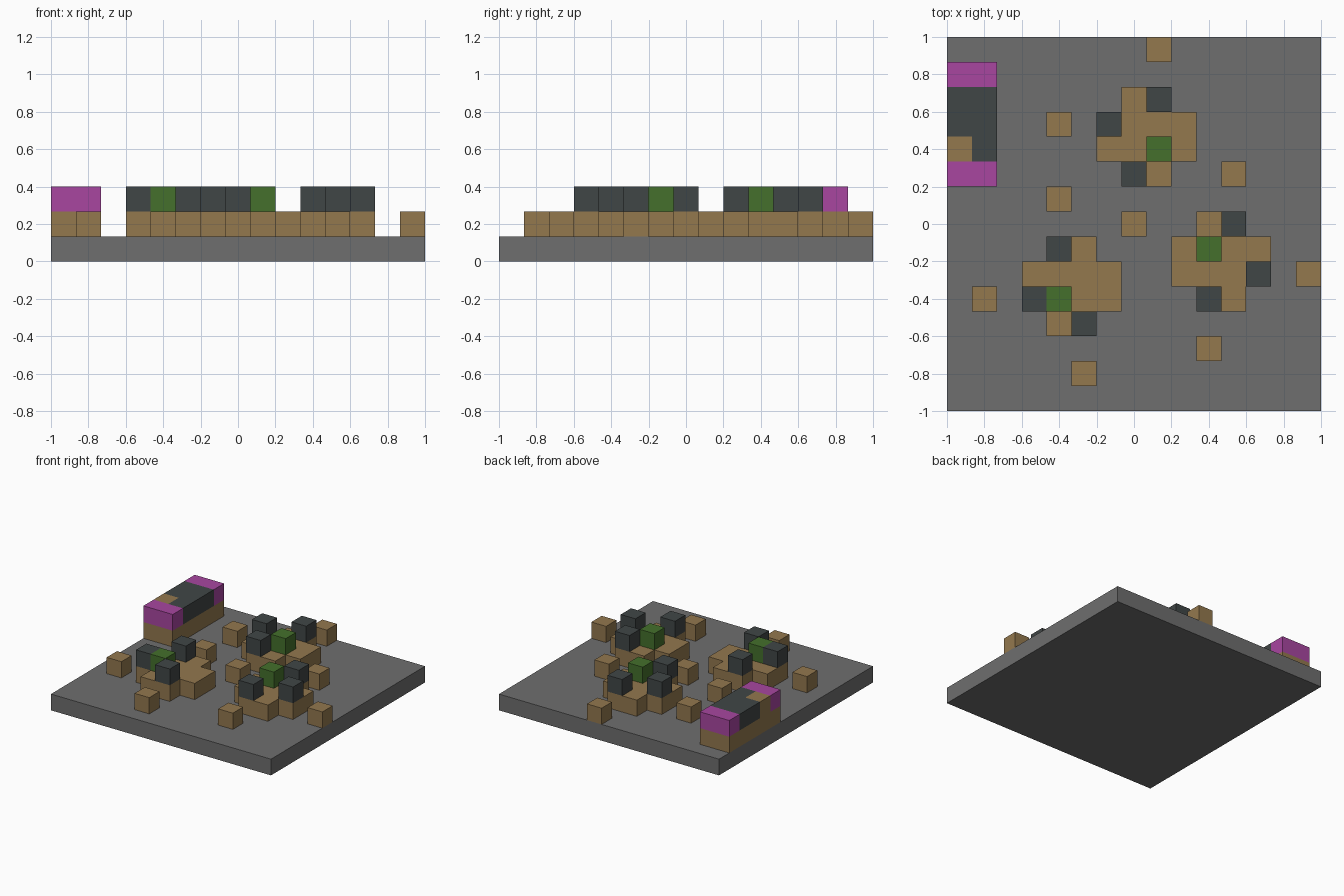
import bpy, bmesh, math
from mathutils import Vector

cube = bpy.data.objects.get("Cube")
if cube:
    bpy.data.objects.remove(cube, do_unlink=True)

GRID = 15
CELL = 2 / GRID


def material(name, rgb):
    mat = bpy.data.materials.new(name)
    mat.use_nodes = True
    mat.diffuse_color = (*rgb, 1)
    bsdf = mat.node_tree.nodes["Principled BSDF"]
    bsdf.inputs["Base Color"].default_value = (*rgb, 1)
    bsdf.inputs["Roughness"].default_value = 0.9
    return mat


STONE = material("stone grey", (0.156, 0.156, 0.156))
EARTH = material("earth brown", (0.292, 0.188, 0.076))
SLATE = material("dark slate", (0.051, 0.061, 0.061))
LEAF = material("leaf green", (0.058, 0.162, 0.025))
MAGENTA = material("magenta", (0.392, 0.061, 0.352))


def block(name, mat, cells, level):
    """Extrude a footprint of grid cells, one cell tall, into a closed solid."""
    bm = bmesh.new()
    floor = []
    for col, row in cells:
        corners = [(col, row), (col + 1, row), (col + 1, row + 1), (col, row + 1)]
        floor.append(bm.faces.new([
            bm.verts.new((x * CELL - 1, y * CELL - 1, level * CELL)) for x, y in corners]))
    bmesh.ops.remove_doubles(bm, verts=bm.verts[:], dist=CELL / 100)
    top = bmesh.ops.extrude_face_region(bm, geom=bm.faces[:], use_keep_orig=True)["geom"]
    bmesh.ops.translate(bm, vec=Vector((0, 0, CELL)),
                        verts=[v for v in top if isinstance(v, bmesh.types.BMVert)])
    bmesh.ops.recalc_face_normals(bm, faces=bm.faces[:])
    bmesh.ops.dissolve_limit(bm, angle_limit=math.radians(1),
                             verts=bm.verts[:], edges=bm.edges[:])
    mesh = bpy.data.meshes.new(name)
    bm.to_mesh(mesh)
    bm.free()
    mesh.materials.append(mat)
    obj = bpy.data.objects.new(name, mesh)
    bpy.context.collection.objects.link(obj)
    return obj


def rect(col, row, width, depth):
    return [(col + i, row + j) for i in range(width) for j in range(depth)]


# Ground slab
slab = block("ground_slab", STONE, rect(0, 0, GRID, GRID), 0)

# Round mounds: square footprint without corners, topped by stones and a bush
ROUND = [c for c in rect(0, 0, 4, 4) if not (c[0] in (0, 3) and c[1] in (0, 3))]
MOUNDS = {
    "back": ((6, 9), [(2, 3), (0, 2), (1, 0)], (2, 1)),
    "right": ((3, 3), [(1, 3), (0, 1), (2, 0)], (1, 1)),
    "left": ((9, 4), [(2, 3), (3, 1), (1, 0)], (1, 2)),
}
for side, ((col, row), stones, bush) in MOUNDS.items():
    block(f"{side}_mound", EARTH, [(col + i, row + j) for i, j in ROUND], 1)
    for n, (i, j) in enumerate(stones, 1):
        block(f"{side}_mound_stone_{n}", SLATE, [(col + i, row + j)], 2)
    block(f"{side}_mound_bush", LEAF, [(col + bush[0], row + bush[1])], 2)

# Loose single blocks
LOOSE = [(8, 14), (4, 11), (11, 9), (4, 8), (7, 7), (1, 4), (14, 5), (10, 2), (5, 1)]
for n, cell in enumerate(LOOSE, 1):
    block(f"loose_block_{n}", EARTH, [cell], 1)

# Long wall at the edge with coloured ends
block("wall_base", EARTH, rect(0, 9, 2, 5), 1)
block("wall_front_end", MAGENTA, rect(0, 9, 2, 1), 2)
block("wall_back_end", MAGENTA, rect(0, 13, 2, 1), 2)
block("wall_top", SLATE, rect(0, 11, 2, 2) + [(1, 10)], 2)
block("wall_corner_block", EARTH, [(0, 10)], 2)
